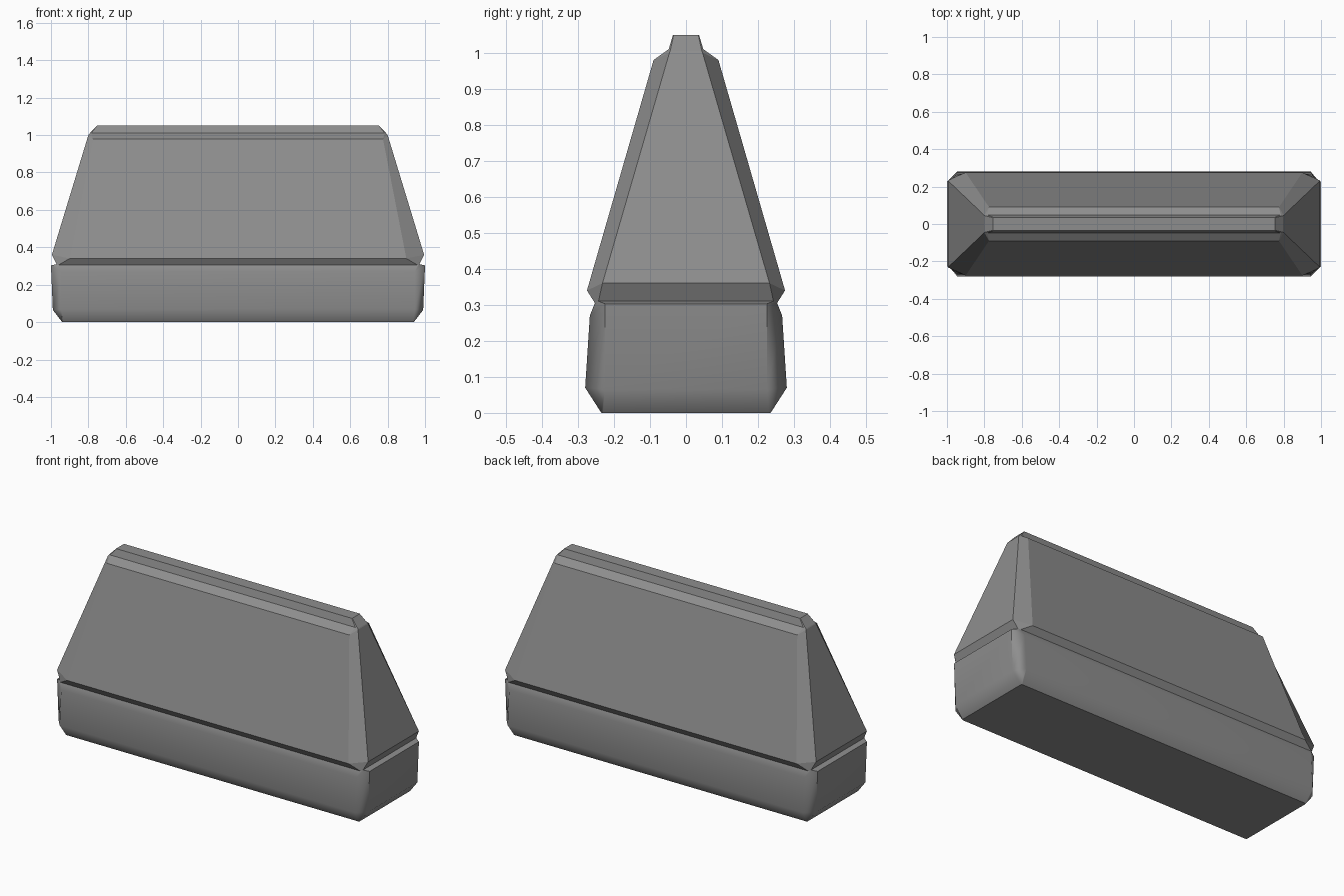
import bpy
import bmesh

cube = bpy.data.objects.get("Cube")
if cube:
    bpy.data.objects.remove(cube, do_unlink=True)

grey = bpy.data.materials.new("stone_grey")
grey.use_nodes = True
colour = (0.27, 0.27, 0.27, 1)
grey.diffuse_color = colour
bsdf = grey.node_tree.nodes["Principled BSDF"]
bsdf.inputs["Base Color"].default_value = colour
bsdf.inputs["Roughness"].default_value = 0.8


def ring_points(side, front):
    """Eight points: two on each end face and two on each long face."""
    sx, sy, sz = side
    fx, fy, fz = front
    return [(sx, -sy, sz), (sx, sy, sz), (fx, fy, fz), (-fx, fy, fz),
            (-sx, sy, sz), (-sx, -sy, sz), (-fx, -fy, fz), (fx, -fy, fz)]


def chamfered_block(name, rings, cap_bottom=False, cap_top=False):
    bm = bmesh.new()
    loops = [[bm.verts.new(p) for p in ring_points(*r)] for r in rings]
    for low, high in zip(loops, loops[1:]):
        for i in range(8):
            j = (i + 1) % 8
            bm.faces.new((low[i], low[j], high[j], high[i]))
    if cap_bottom:
        bm.faces.new(loops[0][::-1])
    if cap_top:
        bm.faces.new(loops[-1])
    mesh = bpy.data.meshes.new(name)
    bm.to_mesh(mesh)
    bm.free()
    mesh.materials.append(grey)
    obj = bpy.data.objects.new(name, mesh)
    bpy.context.collection.objects.link(obj)
    return obj


# Narrow groove where the plinth meets the tapered body
groove = ((0.97, 0.243, 0.31), (0.96, 0.253, 0.305))

# Plinth with softened corners
plinth = chamfered_block("plinth", [
    ((0.94, 0.23, 0), (0.935, 0.235, 0)),
    ((0.99, 0.225, 0.065), (0.945, 0.28, 0.07)),
    ((1.0, 0.225, 0.303), (0.945, 0.267, 0.27)),
    groove,
], cap_bottom=True)

# Tapered body with faceted edges and a narrow flat ridge
chamfered_block("tapered_body", [
    groove,
    ((0.995, 0.232, 0.36), (0.90, 0.275, 0.34)),
    ((0.80, 0.046, 1.0), (0.775, 0.09, 0.98)),
    ((0.797, 0.044, 1.005), (0.785, 0.048, 1.01)),
    ((0.755, 0.034, 1.05), (0.753, 0.036, 1.05)),
], cap_top=True)

# Smooth shading on the plinth, with weighted normals to keep its faces flat
bpy.ops.object.select_all(action="DESELECT")
plinth.select_set(True)
bpy.context.view_layer.objects.active = plinth
bpy.ops.object.shade_smooth_by_angle(angle=0.75)
weighted = plinth.modifiers.new("weighted_normals", "WEIGHTED_NORMAL")
weighted.keep_sharp = True
